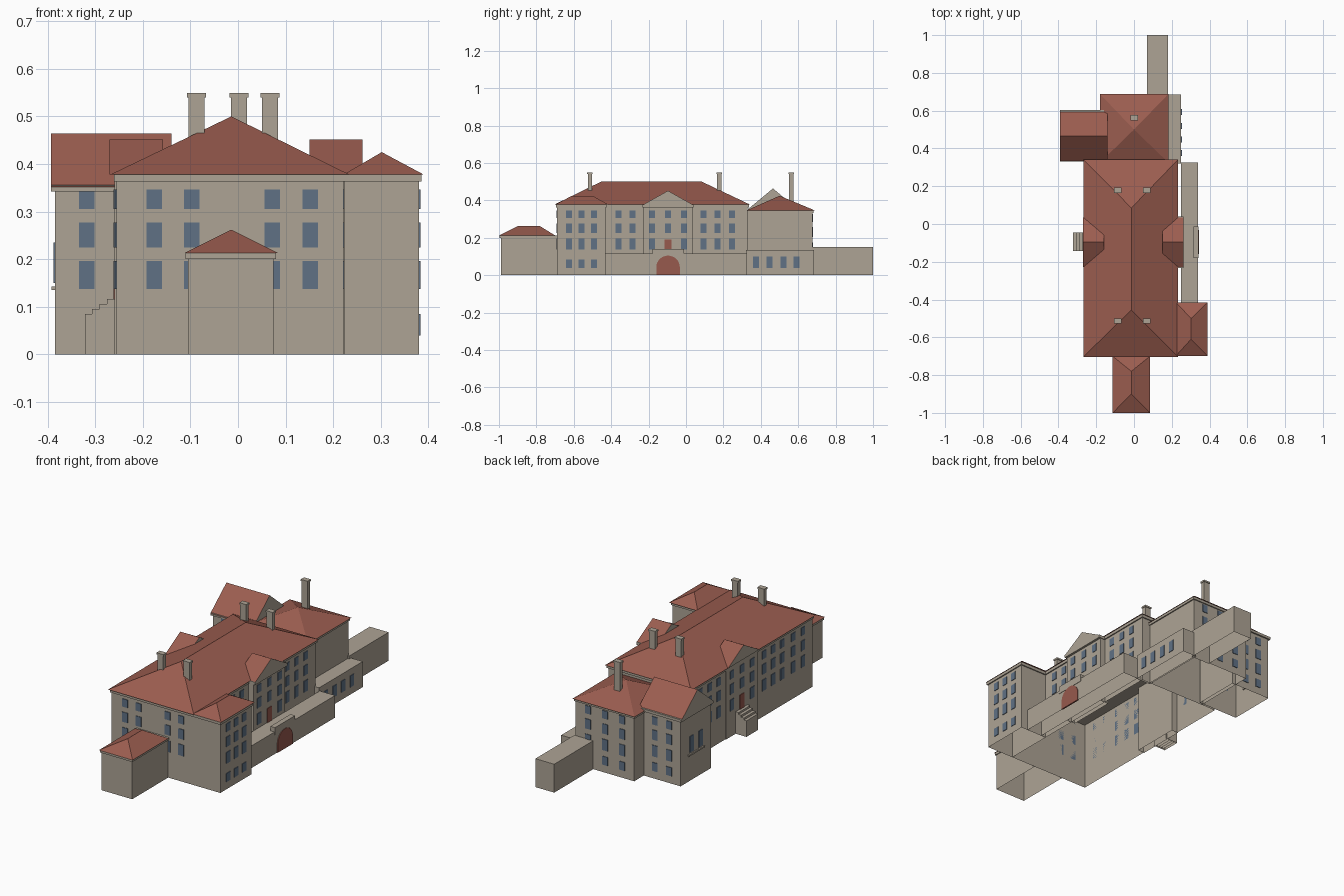
import bpy, bmesh, math
from mathutils import Vector

cube = bpy.data.objects.get("Cube")
if cube:
    bpy.data.objects.remove(cube, do_unlink=True)


def material(name, rgb):
    m = bpy.data.materials.new(name)
    m.use_nodes = True
    m.diffuse_color = (*rgb, 1)
    m.node_tree.nodes["Principled BSDF"].inputs["Base Color"].default_value = (*rgb, 1)
    return m


STONE = material("stone", (0.42, 0.37, 0.30))
TILE = material("roof tile", (0.33, 0.11, 0.08))
GLASS = material("window blue", (0.115, 0.165, 0.235))
DOOR = material("door red", (0.31, 0.10, 0.075))


def finish(name, bm, *mats):
    bmesh.ops.recalc_face_normals(bm, faces=bm.faces)
    me = bpy.data.meshes.new(name)
    bm.to_mesh(me)
    bm.free()
    for m in mats:
        me.materials.append(m)
    ob = bpy.data.objects.new(name, me)
    bpy.context.collection.objects.link(ob)
    return ob


def add_box(bm, x, y, z):
    """Box from (low, high) ranges, added to bm."""
    verts = bmesh.ops.create_cube(bm, size=1)["verts"]
    for v in verts:
        v.co = Vector([r[0] if c < 0 else r[1] for c, r in zip(v.co, (x, y, z))])
    return verts


def box(name, x, y, z, mat=STONE):
    """Solid box; those standing on the ground are left open underneath."""
    bm = bmesh.new()
    add_box(bm, x, y, z)
    if z[0] == 0:
        base = [f for f in bm.faces if all(v.co.z == 0 for v in f.verts)]
        bmesh.ops.delete(bm, geom=base, context='FACES_ONLY')
    return finish(name, bm, mat)


def hull(name, points, *mats):
    """Convex solid; a second material goes on its upright faces."""
    bm = bmesh.new()
    for p in points:
        bm.verts.new(p)
    bmesh.ops.convex_hull(bm, input=bm.verts[:])
    bmesh.ops.dissolve_limit(bm, angle_limit=0.01, verts=bm.verts[:], edges=bm.edges[:])
    bm.normal_update()
    if len(mats) > 1:
        for f in bm.faces:
            f.material_index = int(abs(f.normal.z) < 0.1)
    return finish(name, bm, *mats)


def roof(name, x, y, z, ridge):
    """Roof from eave ranges up to the two ridge ends."""
    pts = [(a, b, z[0]) for a in x for b in y] + [(*p, z[1]) for p in dict.fromkeys(ridge)]
    return hull(name, pts, TILE, STONE)


def cornice(name, x, y, z, out=0.006):
    box(name, (x[0] - out, x[1] + out), (y[0] - out, y[1] + out), z)


def windows(name, axis, side, plane, columns, rows, width=0.032, mat=GLASS):
    """Grid of thin plates on a wall facing along axis."""
    bm = bmesh.new()
    outer = plane + side * 0.003
    depth = (min(plane, outer), max(plane, outer))
    for c in columns:
        span = (c - width / 2, c + width / 2)
        for row in rows:
            add_box(bm, *((depth, span) if axis == 'x' else (span, depth)), row)
    return finish(name, bm, mat)


UPPER = [(0.305, 0.347), (0.225, 0.277), (0.137, 0.196)]
LOW = (0.04, 0.085)

# Main block
MX, MY = (-0.255, 0.222), (-0.69, 0.33)
box("main_walls", MX, MY, (0, 0.365))
cornice("main_cornice", MX, MY, (0.363, 0.378))
roof("main_roof", (-0.268, 0.234), (-0.703, 0.342), (0.378, 0.50),
     [(-0.014, -0.455), (-0.014, 0.085)])

# Central gabled bays on both long sides
GY = (-0.228, 0.035)
box("right_bay", (0.2, 0.25), GY, (0, 0.365))
box("right_bay_cornice", (0.2, 0.262), (GY[0] - 0.004, GY[1] + 0.004), (0.363, 0.378))
box("left_bay", (-0.259, -0.22), GY, (0, 0.365))
for name, x in (("right_bay_roof", (0.15, 0.262)), ("left_bay_roof", (-0.27, -0.158))):
    roof(name, x, GY, (0.378, 0.452), [(e, sum(GY) / 2) for e in x])

# Front corner tower
TX, TY = (0.223, 0.38), (-0.69, -0.43)
box("tower_walls", TX, TY, (0, 0.365))
cornice("tower_cornice", TX, TY, (0.363, 0.378))
roof("tower_roof", (0.222, 0.39), (-0.698, -0.415), (0.378, 0.425),
     [(0.302, -0.61), (0.302, -0.50)])

# Front lodge
PX, PY = (-0.105, 0.075), (-0.99, -0.69)
box("lodge_walls", PX, PY, (0, 0.202))
box("lodge_cornice", (-0.11, 0.08), (-0.996, -0.69), (0.2, 0.213))
roof("lodge_roof", (-0.113, 0.084), (-1.0, -0.7), (0.213, 0.262),
     [(-0.014, -0.9), (-0.014, -0.78)])

# Back wing
BX, BY = (-0.17, 0.172), (0.33, 0.675)
box("back_wing_walls", BX, BY, (0, 0.335))
cornice("back_wing_cornice", BX, BY, (0.334, 0.347))
roof("back_wing_roof", (-0.18, 0.182), (0.325, 0.688), (0.347, 0.425),
     [(0, 0.50), (0, 0.50)])

# Left wing with gabled ends
LX, LY = (-0.385, -0.15), (0.34, 0.595)
box("left_wing_walls", LX, LY, (0, 0.345))
cornice("left_wing_cornice", LX, LY, (0.342, 0.356), 0.008)
roof("left_wing_roof", (-0.393, -0.14), (0.33, 0.598), (0.352, 0.464),
     [(-0.393, 0.465), (-0.14, 0.465)])

# Low annexes and terrace
box("side_annex", (0.165, 0.25), (0.32, 0.685), (0, 0.135))
box("back_annex", (0.07, 0.18), (0.67, 1.0), (0, 0.15))
box("terrace", (0.25, 0.34), (-0.43, 0.325), (0, 0.117))
box("terrace_parapet", (0.315, 0.342), (-0.18, -0.012), (0.1, 0.14))

# Arched gate in the terrace wall
arch = [(x, -0.096 + 0.063 * math.cos(a), 0.042 + 0.063 * math.sin(a))
        for x in (0.336, 0.344) for a in [math.pi * i / 16 for i in range(17)]]
arch += [(x, y, 0) for x in (0.336, 0.344) for y in (-0.159, -0.033)]
hull("arched_gate", arch, DOOR)

# Left entrance steps
for i in range(4):
    box(f"entrance_step_{i + 1}", (-0.322 + 0.0155 * i, -0.25), (-0.142, -0.045),
        (0, 0.085 + 0.0105 * i))

# Chimneys
STACKS = [(x, y) for y in (-0.514, 0.178) for x in (-0.087, 0.067)] + [(0.002, 0.563)]
for i, (x, y) in enumerate(STACKS):
    wx, wy = (x - 0.017, x + 0.017), (y - 0.011, y + 0.011)
    box(f"chimney_{i + 1}", wx, wy, (0.34, 0.541))
    cornice(f"chimney_cap_{i + 1}", wx, wy, (0.54, 0.549), 0.003)

# Windows
MID = sum(GY) / 2
SIDES = (-0.085, 0.085)
OUTER = [s * d for s in (-1, 1) for d in (0.19, 0.265, 0.342)]
windows("front_windows", 'y', -1, MY[0], (-0.176, -0.097, 0.072, 0.152), UPPER)
windows("tower_windows", 'x', 1, TX[1], (-0.626, -0.56, -0.492), UPPER + [LOW])
windows("right_windows", 'x', 1, MX[1], [MID + d for d in OUTER if d > -0.3], UPPER)
windows("left_windows", 'x', -1, MX[0],
        [MID + d for d in OUTER] + [-0.53, -0.61], UPPER)
for name, side, plane in (("right", 1, 0.25), ("left", -1, -0.259)):
    windows(name + "_bay_side_windows", 'x', side, plane, [MID + d for d in SIDES], UPPER)
    windows(name + "_bay_centre_windows", 'x', side, plane, [MID], UPPER[:2])
    windows(name + "_door", 'x', side, plane, [MID], [(0.115, 0.192)], 0.038, DOOR)
windows("annex_windows", 'x', 1, 0.25, (0.375, 0.447, 0.52, 0.592), [(0.04, 0.1)])
BACK = [(a - 0.02, b - 0.02) for a, b in UPPER]
windows("back_wing_windows", 'y', 1, BY[1], (-0.1, 0, 0.1), BACK)
windows("back_wing_low_windows", 'y', 1, BY[1], (-0.1, 0), [LOW])
windows("left_wing_back_windows", 'y', 1, LY[1], (-0.318, -0.235), BACK + [LOW])
windows("left_wing_front_windows", 'y', -1, LY[0], (-0.318,), UPPER)
windows("left_wing_end_windows", 'x', -1, LX[0], (0.43, 0.505), [(0.15, 0.235)])
box("left_wing_sill", (-0.392, -0.38), (0.4, 0.535), (0.135, 0.143))
